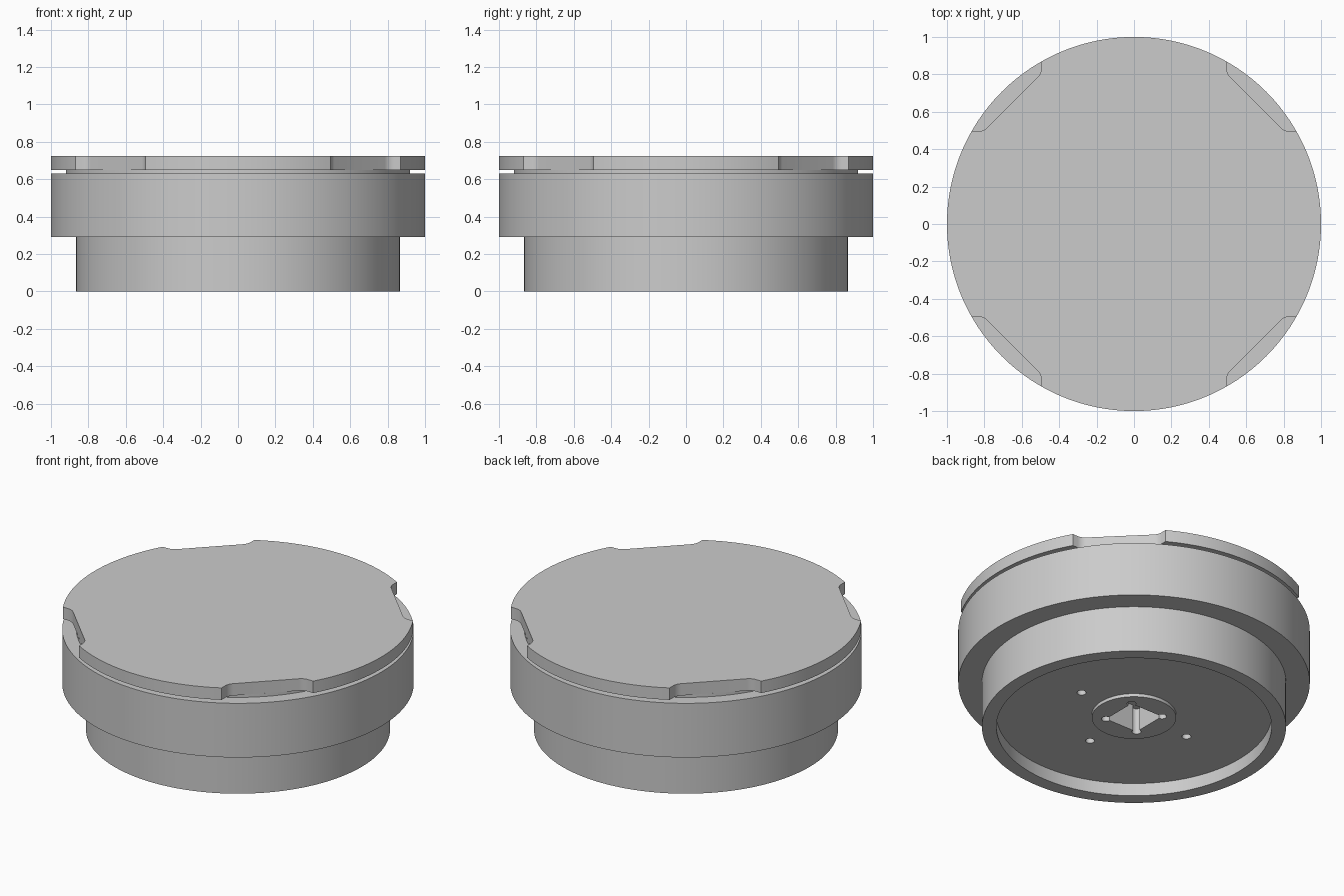
import bpy, bmesh, math
from mathutils import Vector

cube = bpy.data.objects.get("Cube")
if cube:
    bpy.data.objects.remove(cube, do_unlink=True)

grey = bpy.data.materials.new("plain grey")
grey.use_nodes = True
colour = (0.6, 0.6, 0.6, 1)
grey.diffuse_color = colour
grey.node_tree.nodes["Principled BSDF"].inputs["Base Color"].default_value = colour

SEGMENTS = 128


def finish(name, bm):
    bmesh.ops.recalc_face_normals(bm, faces=bm.faces)
    mesh = bpy.data.meshes.new(name)
    bm.to_mesh(mesh)
    bm.free()
    mesh.materials.append(grey)
    obj = bpy.data.objects.new(name, mesh)
    bpy.context.collection.objects.link(obj)
    return obj


def activate(obj):
    bpy.ops.object.select_all(action='DESELECT')
    obj.select_set(True)
    bpy.context.view_layer.objects.active = obj


def lathe(name, profile):
    bm = bmesh.new()
    verts = [bm.verts.new((r, 0, z)) for r, z in profile]
    edges = [bm.edges.new(pair) for pair in zip(verts, verts[1:])]
    bmesh.ops.spin(bm, geom=verts + edges, cent=(0, 0, 0), axis=(0, 0, 1),
                   angle=math.tau, steps=SEGMENTS)
    bmesh.ops.remove_doubles(bm, verts=bm.verts, dist=1e-5)
    return finish(name, bm)


def prism(name, outline, low, high):
    bm = bmesh.new()
    face = bm.faces.new([bm.verts.new((x, y, low)) for x, y in outline])
    side = bmesh.ops.extrude_face_region(bm, geom=[face])["geom"]
    bmesh.ops.translate(bm, vec=(0, 0, high - low),
                        verts=[v for v in side if isinstance(v, bmesh.types.BMVert)])
    return finish(name, bm)


def circle(x, y, radius, count=24):
    return [(x + radius * math.cos(math.tau * i / count),
             y + radius * math.sin(math.tau * i / count)) for i in range(count)]


def cut(target, cutter):
    cutter.hide_render = True
    activate(target)
    mod = target.modifiers.new("cut", 'BOOLEAN')
    mod.operation = 'DIFFERENCE'
    mod.solver = 'EXACT'
    mod.object = cutter
    bpy.ops.object.modifier_apply(modifier=mod.name)
    bpy.data.objects.remove(cutter, do_unlink=True)


# Turned body: central boss, recessed underside, base, wide drum and neck
body = lathe("body", [(0, 0.06), (0.24, 0.06), (0.24, 0.08), (0.783, 0.08),
                      (0.783, 0), (0.865, 0), (0.865, 0.29), (1, 0.29),
                      (1, 0.63), (0.92, 0.63), (0.92, 0.65), (0, 0.65)])

# Square socket with relieved round corners
half, relief = 0.113, 0.026
socket = []
for k in range(4):
    middle = math.radians(45 + 90 * k)
    cx, cy = (math.copysign(half, f(middle)) for f in (math.cos, math.sin))
    for i in range(17):
        a = middle + math.radians(-135 + 270 * i / 16)
        socket.append((cx + relief * math.cos(a), cy + relief * math.sin(a)))
cut(body, prism("socket_cutter", socket, -0.05, 0.225))

# Three small holes around the boss
for x, y in ((-0.389, 0), (0, -0.389), (0.389, 0)):
    cut(body, prism("hole_cutter", circle(x, y, relief), 0.03, 0.2))

# Lid outline: four rim arcs joined by shallow diagonal notches
edge, diagonal, fillet = 0.495, 1.3, 0.07
tangent = fillet * math.tan(math.radians(22.5))
start = math.asin(edge)
quarter = []
for i in range(33):
    a = -start + 2 * start * i / 32
    quarter.append(Vector((math.cos(a), math.sin(a))))
bend = []
for i in range(7):
    a = math.radians(-90 - 45 * i / 6)
    bend.append(Vector((diagonal - edge + tangent + fillet * math.cos(a),
                        edge + fillet + fillet * math.sin(a))))
quarter += bend + [Vector((p.y, p.x)) for p in reversed(bend)]
outline = []
for k in range(4):
    c, s = ((1, 0), (0, 1), (-1, 0), (0, -1))[k]
    outline += [(p.x * c - p.y * s, p.x * s + p.y * c) for p in quarter]
lid = prism("lid", outline, 0.65, 0.725)

for obj in (body, lid):
    activate(obj)
    bpy.ops.object.shade_smooth_by_angle(angle=math.radians(30))
